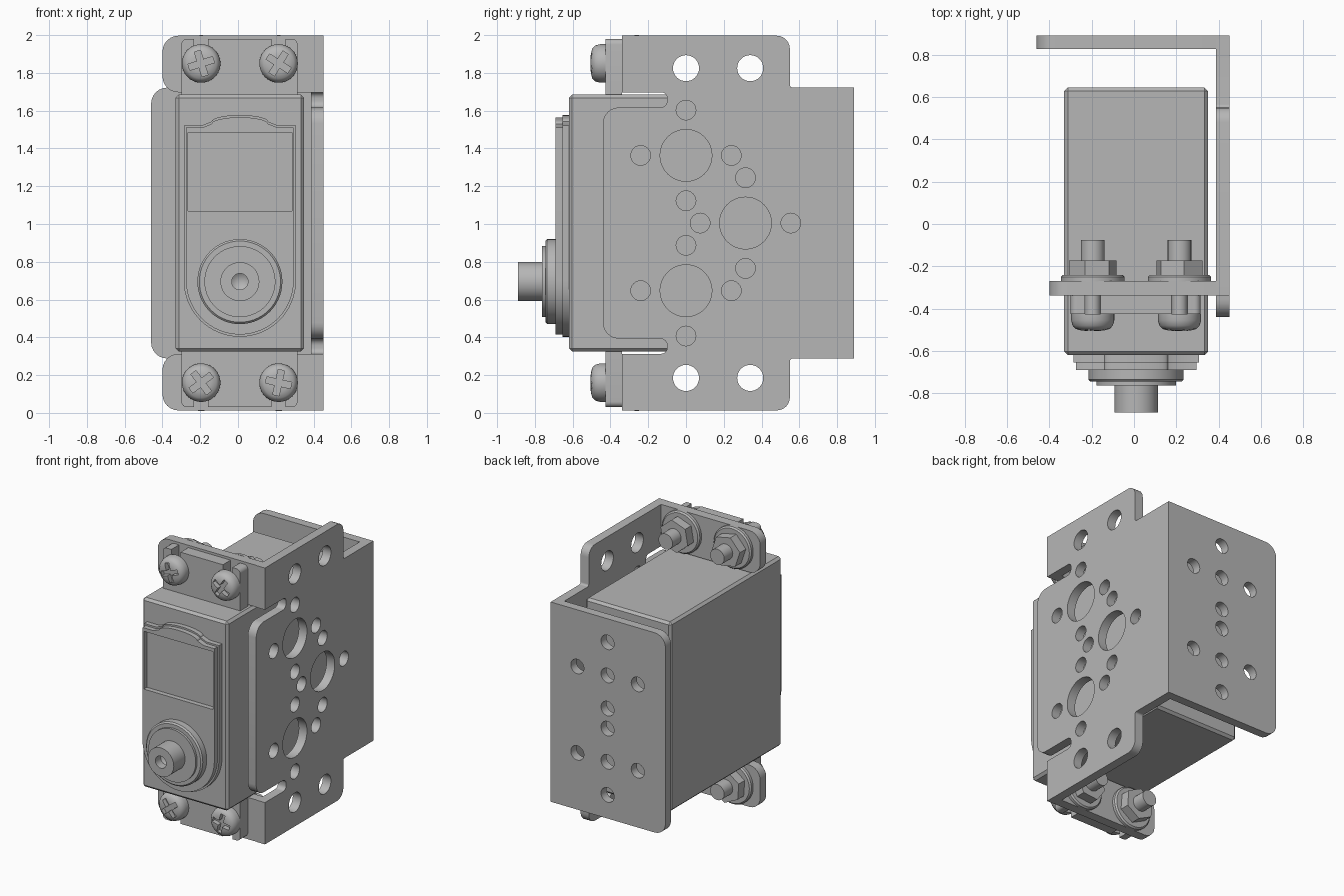
import bpy, bmesh, math
from mathutils import Matrix, Vector

if "Cube" in bpy.data.objects:
    bpy.data.objects.remove(bpy.data.objects["Cube"])

C = 1.005            # mid height, everything mirrors about it
CX = 0.01            # motor centre line
grey = bpy.data.materials.new("plain grey")
grey.diffuse_color = (0.47, 0.47, 0.47, 1)
grey.use_nodes = True
grey.node_tree.nodes["Principled BSDF"].inputs["Base Color"].default_value = grey.diffuse_color


def finish(name, bm, angle=35):
    bmesh.ops.remove_doubles(bm, verts=bm.verts, dist=1e-5)
    bmesh.ops.recalc_face_normals(bm, faces=bm.faces)
    me = bpy.data.meshes.new(name)
    bm.to_mesh(me)
    bm.free()
    me.shade_smooth()
    me.set_sharp_from_angle(angle=math.radians(angle))
    me.materials.append(grey)
    ob = bpy.data.objects.new(name, me)
    bpy.context.collection.objects.link(ob)
    return ob


def fillet(points, steps=6):
    """Polygon (u, v[, radius]) with rounded corners."""
    out, n = [], len(points)
    for i, p in enumerate(points):
        c = Vector(p[:2])
        r = p[2] if len(p) > 2 else 0
        if not r:
            out.append(c)
            continue
        a = (Vector(points[i - 1][:2]) - c).normalized()
        b = (Vector(points[(i + 1) % n][:2]) - c).normalized()
        half = a.angle(b) / 2
        mid = c + (a + b).normalized() * r / math.sin(half)
        s, e = c + a * r / math.tan(half) - mid, c + b * r / math.tan(half) - mid
        turn = s.angle_signed(e)     # clockwise positive
        for k in range(steps + 1):
            t = -turn * k / steps
            out.append(mid + Matrix.Rotation(t, 2) @ s)
    return out


def circle(u, v, r, n=32):
    return [Vector((u + r * math.cos(2 * math.pi * k / n),
                    v + r * math.sin(2 * math.pi * k / n))) for k in range(n)]


def plate(name, loops, w0, w1, side=False):
    """Flat part with holes; (u, v) is (x, z), or (y, z) when side is set."""
    cu = bpy.data.curves.new(name, 'CURVE')
    cu.dimensions, cu.fill_mode, cu.extrude = '2D', 'BOTH', (w1 - w0) / 2
    for loop in loops:
        sp = cu.splines.new('POLY')
        sp.points.add(len(loop) - 1)
        for q, p in zip(sp.points, loop):
            q.co = (p[0], p[1], 0, 1)
        sp.use_cyclic_u = True
    tmp = bpy.data.objects.new(name + "_curve", cu)
    bpy.context.collection.objects.link(tmp)
    me = bpy.data.meshes.new_from_object(
        tmp.evaluated_get(bpy.context.evaluated_depsgraph_get()))
    bm = bmesh.new()
    bm.from_mesh(me)
    m = (w0 + w1) / 2
    for v in bm.verts:
        u, h, w = v.co
        v.co = (w + m, u, h) if side else (u, w + m, h)
    bpy.data.objects.remove(tmp)
    bpy.data.curves.remove(cu)
    bpy.data.meshes.remove(me)
    return finish(name, bm)


def lathe(name, profile, x, z, n=40, turn=0):
    """Turned part: (radius, y) profile about an axis along y."""
    bm = bmesh.new()
    vs = [bm.verts.new((r, y, 0)) for r, y in profile]
    es = [bm.edges.new(p) for p in zip(vs, vs[1:])]
    bmesh.ops.spin(bm, geom=vs + es, cent=(0, 0, 0), axis=(0, 1, 0),
                   angle=2 * math.pi, steps=n)
    bmesh.ops.rotate(bm, verts=bm.verts, matrix=Matrix.Rotation(turn, 3, 'Y'))
    bmesh.ops.translate(bm, verts=bm.verts, vec=(x, 0, z))
    return finish(name, bm)


# bracket side plate: upper half outline mirrored to the lower half
half = [(0.89, 0.717), (0.55, 0.717, 0.015), (0.55, 0.992, 0.07), (-0.34, 0.992),
        (-0.34, 0.692), (-0.10, 0.692, 0.03), (-0.10, 0.612, 0.035), (-0.44, 0.612, 0.085)]
outline = [(p[0], C + p[1], *p[2:]) for p in half]
outline += [(p[0], C - p[1], *p[2:]) for p in reversed(half)]
holes = []
for y, z in [(0, 0.358), (0, -0.358), (0.315, 0)]:
    holes.append(circle(y, C + z, 0.137, 48))
    for dy, dz in [(0.24, 0), (-0.24, 0), (0, 0.24), (0, -0.24)]:
        holes.append(circle(y + dy, C + z + dz, 0.052))
for y in (0, 0.34):
    for s in (1, -1):
        holes.append(circle(y, C + s * 0.82, 0.069))
plate("bracket_side", [fillet(outline)] + holes, 0.387, 0.452, side=True)

# bracket back flange
back = [(0.452, C + 0.717), (-0.46, C + 0.717, 0.085),
        (-0.46, C - 0.717, 0.085), (0.452, C - 0.717)]
holes = [circle(0, C + s * z, 0.052) for z in (0.072, 0.31, 0.548) for s in (1, -1)]
holes += [circle(x, C + z, 0.052) for x in (-0.24, 0.24) for z in (-0.31, 0.31)]
plate("bracket_back", [fillet(back)] + holes, 0.827, 0.89)

# front flanges and slotted motor ears, top and bottom
for s, label in ((1, "upper"), (-1, "lower")):
    fl = [(0.452, 0.692), (0.452, 0.992), (-0.40, 0.992, 0.085), (-0.40, 0.692, 0.085)]
    plate(label + "_flange", [fillet([(p[0], C + s * p[1], *p[2:]) for p in fl])],
          -0.338, -0.27)
    ear = [(-0.30, 0.66), (-0.30, 0.975, 0.03)]
    for sx in (-0.195, 0.215):
        ear += [(sx - 0.037, 0.975), (sx - 0.037, 0.81, 0.03),
                (sx + 0.037, 0.81, 0.03), (sx + 0.037, 0.975)]
    ear += [(0.315, 0.975, 0.03), (0.315, 0.66)]
    plate(label + "_motor_ear", [fillet([(p[0], C + s * p[1], *p[2:]) for p in ear])],
          -0.425, -0.338)

# motor body
bm = bmesh.new()
bmesh.ops.create_cube(bm, size=1)
bmesh.ops.scale(bm, verts=bm.verts, vec=(0.68, 1.265, 1.36))
bmesh.ops.translate(bm, verts=bm.verts, vec=(CX, 0.0125, C))
bmesh.ops.bevel(bm, geom=bm.edges[:], offset=0.017, segments=1, affect='EDGES')
finish("motor_body", bm)


# raised face: round bottom, arched top, recessed window
def face_outline(e):
    pts = [(CX + (0.285 + e) * math.cos(a), 0.70 + (0.285 + e) * math.sin(a))
           for a in [math.pi + math.pi * k / 32 for k in range(33)]]
    top = 1.51 + e
    pts += [(CX + 0.285 + e, top), (CX + 0.20, top)]
    pts += [(CX + 0.15 * math.cos(a), top + 0.02 + 0.035 * math.sin(a))
            for a in [math.pi * k / 16 for k in range(17)]]
    return pts + [(CX - 0.20, top), (CX - 0.285 - e, top)]


window = [(CX - 0.275, 1.07), (CX + 0.275, 1.07), (CX + 0.275, 1.485), (CX - 0.275, 1.485)]
plate("face_base", [face_outline(0.012)], -0.655, -0.615)
plate("face_front", [face_outline(0), window], -0.69, -0.655)

# output collar and hollow shaft
SZ = 0.695
lathe("output_collar", [(0, -0.68), (0.225, -0.68), (0.225, -0.735), (0.215, -0.745),
                        (0.188, -0.745), (0.188, -0.762), (0, -0.762)], CX, SZ, 56)
lathe("output_shaft", [(0, -0.75), (0.103, -0.75), (0.103, -0.89), (0.043, -0.89),
                       (0.043, -0.83), (0, -0.80)], CX, SZ)

# screws with cross slots, washers and hex nuts
L, W = 0.068, 0.017
cross = [(L, -W), (L, W), (W, W), (W, L), (-W, L), (-W, W),
         (-L, W), (-L, -W), (-W, -W), (-W, -L), (W, -L), (W, -W)]
for i, (x, z) in enumerate([(x, C + s * 0.845) for x in (-0.195, 0.215) for s in (1, -1)]):
    turn = 0.3 + 0.35 * i
    head = lathe(f"screw_head_{i}", [(0, -0.425), (0.102, -0.425), (0.102, -0.455),
                 (0.095, -0.48), (0.08, -0.496), (0.05, -0.504), (0, -0.506)], x, z)
    ca, sa = math.cos(turn), math.sin(turn)
    cutter = plate(f"slot_cutter_{i}",
                   [[(x + u * ca - v * sa, z + u * sa + v * ca) for u, v in cross]],
                   -0.55, -0.47)
    mod = head.modifiers.new("cross_slot", 'BOOLEAN')
    mod.operation, mod.object, mod.solver = 'DIFFERENCE', cutter, 'EXACT'
    dg = bpy.context.evaluated_depsgraph_get()
    cut = bpy.data.meshes.new_from_object(head.evaluated_get(dg))
    head.modifiers.clear()
    head.data = cut
    cut.set_sharp_from_angle(angle=math.radians(35))
    bpy.data.objects.remove(cutter)
    lathe(f"screw_shank_{i}", [(0, -0.43), (0.037, -0.43), (0.037, -0.30), (0.056, -0.30),
                               (0.056, -0.075), (0, -0.075)], x, z, 24)
    lathe(f"washer_{i}", [(0, -0.272), (0.15, -0.272), (0.15, -0.25), (0.14, -0.24),
                          (0, -0.24)], x, z)
    lathe(f"hex_nut_{i}", [(0, -0.242), (0.115, -0.242), (0.115, -0.172), (0, -0.172)],
          x, z, 6, 0.2 + 0.25 * i)
